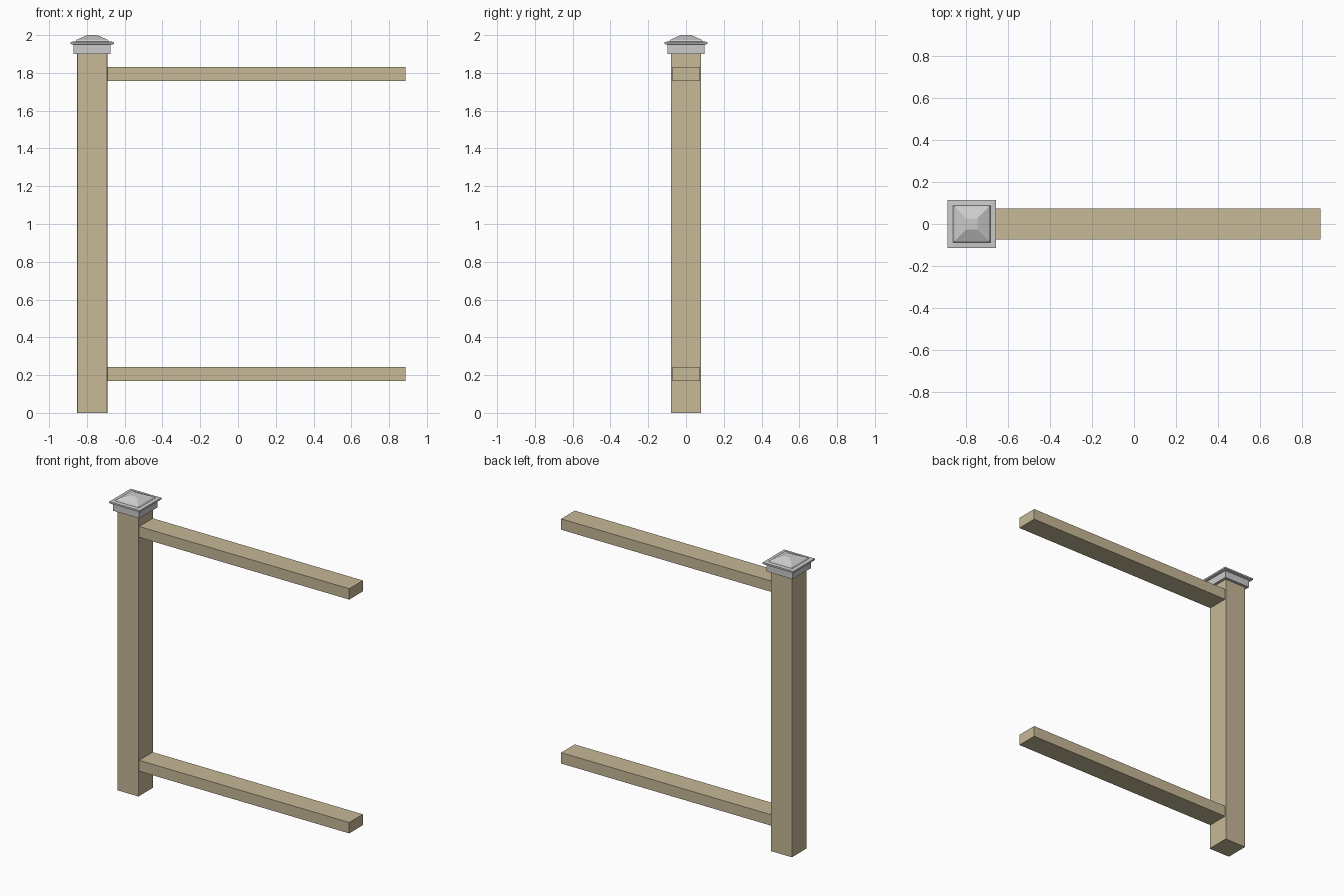
import bpy, bmesh

if "Cube" in bpy.data.objects:
    bpy.data.objects.remove(bpy.data.objects["Cube"])

PX = -0.772  # post centre x


def material(name, rgb):
    m = bpy.data.materials.new(name)
    m.diffuse_color = (*rgb, 1)
    m.use_nodes = True
    m.node_tree.nodes["Principled BSDF"].inputs["Base Color"].default_value = m.diffuse_color
    return m


wood = material("wood", (0.57, 0.48, 0.31))


def add_object(name, bm, mat=None):
    bmesh.ops.recalc_face_normals(bm, faces=bm.faces)
    me = bpy.data.meshes.new(name)
    bm.to_mesh(me)
    bm.free()
    ob = bpy.data.objects.new(name, me)
    bpy.context.collection.objects.link(ob)
    if mat:
        me.materials.append(mat)
    return ob


def box(name, lo, hi, mat, bevel=0.0):
    bm = bmesh.new()
    bmesh.ops.create_cube(bm, size=1)
    for v in bm.verts:
        v.co = [l + (c + 0.5) * (h - l) for c, l, h in zip(v.co, lo, hi)]
    if bevel:  # ease the upright edges only
        upright = [e for e in bm.edges
                   if abs(e.verts[0].co.z - e.verts[1].co.z) > 0.01]
        bmesh.ops.bevel(bm, geom=upright, offset=bevel, segments=2,
                        profile=0.5, affect='EDGES')
    return add_object(name, bm, mat)


def square_loft(name, profile, cx):
    """Stack square rings given as (half width, height)."""
    bm = bmesh.new()
    rings = [[bm.verts.new((cx + sx * r, sy * r, z))
              for sx, sy in ((-1, -1), (1, -1), (1, 1), (-1, 1))]
             for r, z in profile]
    for a, b in zip(rings, rings[1:]):
        for i in range(4):
            j = (i + 1) % 4
            bm.faces.new((a[i], a[j], b[j], b[i]))
    bm.faces.new(rings[0])
    bm.faces.new(rings[-1])
    return add_object(name, bm)


# Upright post
box("post", (PX - 0.08, -0.08, 0), (PX + 0.08, 0.08, 1.91), wood, 0.004)

# Lower and upper rails
for name, z in (("lower_rail", 0.169), ("upper_rail", 1.757)):
    box(name, (PX + 0.08, -0.073, z), (0.887, 0.073, z + 0.074), wood)

# Metal cap: skirt, overhanging flange, stepped flat-topped pyramid
square_loft("post_cap", [
    (0.098, 1.90), (0.098, 1.949), (0.115, 1.953), (0.115, 1.964),
    (0.089, 1.966), (0.083, 1.975), (0.027, 2.0)], PX)
